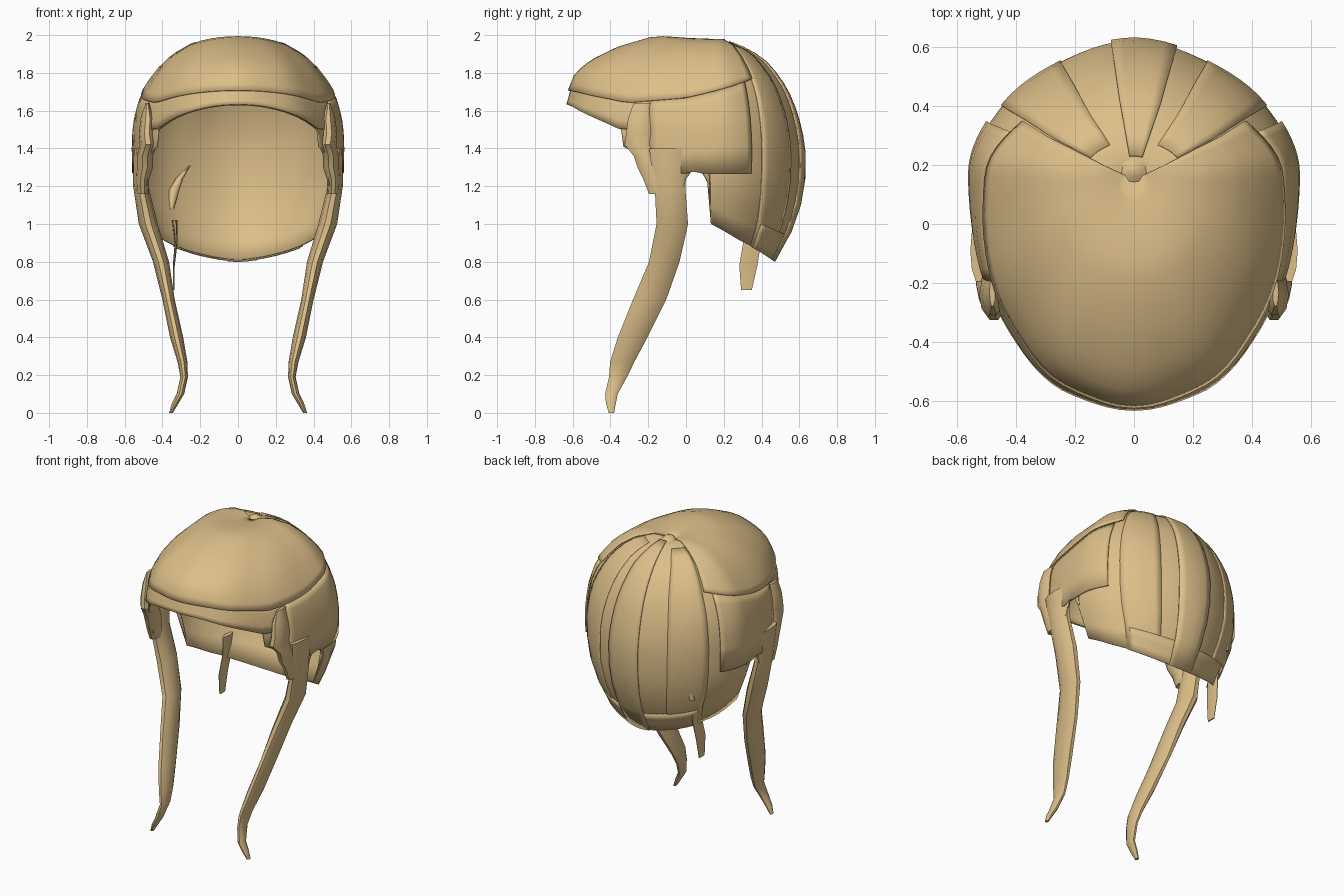
import bpy, bmesh, math
from mathutils import Vector

if "Cube" in bpy.data.objects:
    bpy.data.objects.remove(bpy.data.objects["Cube"])

cloth = bpy.data.materials.new("tan_cloth")
cloth.use_nodes = True
tan = (0.72, 0.52, 0.25, 1)
cloth.diffuse_color = tan
cloth.node_tree.nodes["Principled BSDF"].inputs["Base Color"].default_value = tan

CY = 0.15                      # depth of the crown gather
CORE = Vector((0, 0.1, 1.4))   # layers are pushed outward from here

# Meridians (radius, height) from crown to hem
FRONT = [(0, 1.955), (.16, 1.98), (.31, 1.988), (.5, 1.93), (.64, 1.86), (.72, 1.79),
         (.752, 1.7), (.775, 1.6), (.765, 1.45), (.76, 1.2), (.7, 1), (.6, .8)]
SIDE = [(0, 1.955), (.12, 1.975), (.24, 1.95), (.34, 1.89), (.41, 1.82), (.46, 1.75),
        (.505, 1.67), (.535, 1.57), (.55, 1.45), (.545, 1.2), (.47, 1), (.38, .8)]
BACK = [(0, 1.955), (.09, 1.96), (.19, 1.915), (.27, 1.86), (.34, 1.78), (.39, 1.7),
        (.43, 1.6), (.458, 1.5), (.474, 1.4), (.472, 1.2), (.43, 1.02), (.31, .8)]

# Edge heights by depth
HEM = [(-.61, 1.63), (-.34, 1.5), (-.33, 1.41), (-.24, 1.36), (-.2, 1.2), (-.01, 1.2),
       (0, 1.24), (.03, 1.28), (.08, 1.28), (.12, 1.22), (.13, 1), (.3, .92), (.62, .81)]
CAP_EDGE = [(-.61, 1.7), (-.3, 1.635), (0, 1.66), (.25, 1.72), (.4, 1.76)]


def table(rows, v):
    if v <= rows[0][0]:
        return rows[0][1]
    for (a, p), (b, q) in zip(rows, rows[1:]):
        if v <= b:
            return p + (q - p) * (v - a) / (b - a)
    return rows[-1][1]


def along(rows, s):
    i = min(int(s), len(rows) - 2)
    return Vector(rows[i]).lerp(Vector(rows[i + 1]), s - i)


def surface(th, s):
    """Point on the cap: blunt at the brow, tapered at the nape."""
    c, n = math.cos(th), math.sin(th)
    end, side = along(FRONT if c > 0 else BACK, s), along(SIDE, s)
    gather = 1 + 0.008 * math.cos(11 * th) * math.exp(-((s - 4) / 4) ** 2)
    wide = math.copysign(abs(n) ** (0.92 if c > 0 else 1.25), n)
    return Vector((side.x * wide * gather, CY - end.x * c * gather,
                   side.y * n * n + end.y * c * c))


def depth(th):
    c = math.cos(th)
    return CY - c * (0.76 if c > 0 else 0.472)


def find_s(th, z):
    lo, hi = 2.0, 11.0
    for _ in range(30):
        mid = (lo + hi) / 2
        lo, hi = (mid, hi) if surface(th, mid).z > z else (lo, mid)
    return lo


def finish(name, bm, thickness=0):
    mesh = bpy.data.meshes.new(name)
    bm.to_mesh(mesh)
    bm.free()
    mesh.materials.append(cloth)
    ob = bpy.data.objects.new(name, mesh)
    bpy.context.collection.objects.link(ob)
    if thickness:
        mod = ob.modifiers.new("cloth_thickness", "SOLIDIFY")
        mod.thickness, mod.offset = thickness, -1
    bpy.ops.object.select_all(action="DESELECT")
    ob.select_set(True)
    bpy.context.view_layer.objects.active = ob
    bpy.ops.object.shade_smooth_by_angle(angle=math.radians(40))


def panel(name, angles, top, low, rows, offset, flare, thickness):
    """Cloth layer on the cap surface between two edge rules."""
    bm = bmesh.new()
    grid = []
    for th in angles:
        a, b = top(th), low(th)
        col = []
        for j in range(rows + 1):
            t = j / rows
            p = surface(th, a + (b - a) * t)
            p += (p - CORE).normalized() * (offset + flare * t * t)
            col.append(bm.verts.new(p))
        grid.append(col)
    for c, d in zip(grid, grid[1:]):
        for j in range(rows):
            bm.faces.new((c[j], c[j + 1], d[j + 1], d[j]))
    bmesh.ops.remove_doubles(bm, verts=bm.verts, dist=0.0005)
    finish(name, bm, thickness)


def spread(a, b, n):
    return [math.radians(a + (b - a) * i / n) for i in range(n + 1)]


def strip(name, sections, side=1, count=10):
    """Flattened strap through (z, inner x, outer x, front y, back y)."""
    bm = bmesh.new()
    rings = []
    for z, x0, x1, y0, y1 in sections:
        ring = []
        for k in range(count):
            a = 2 * math.pi * k / count
            x = (x0 + x1) / 2 + (x1 - x0) / 2 * math.cos(a)
            y = (y0 + y1) / 2 + (y1 - y0) / 2 * math.sin(a)
            ring.append(bm.verts.new((side * x, y, z)))
        rings.append(ring)
    for r, q in zip(rings, rings[1:]):
        for k in range(count):
            m = (k + 1) % count
            bm.faces.new((r[k], r[m], q[m], q[k]))
    bm.faces.new(rings[0])
    bm.faces.new(rings[-1])
    bmesh.ops.recalc_face_normals(bm, faces=bm.faces)
    finish(name, bm)


# Main shell, with columns at every corner of the hem
half = set(spread(0, 180, 36))
half |= {math.acos((CY - y) / 0.76) for y, z in HEM[1:] if y < CY}
half = sorted(half)
full = [-t for t in reversed(half[1:])] + half
hem_s = lambda th: find_s(th, table(HEM, depth(th)))
panel("coif_shell", full, lambda th: 0, hem_s, 22, 0, 0, 0.01)

# Front crown piece overlapping the brow band
cap_s = lambda th: find_s(th, table(CAP_EDGE, depth(th)))
panel("front_crown", spread(-121, 121, 48), lambda th: 0, cap_s, 14, 0.008, 0.012, 0.008)

# Brow band
panel("brow_band", spread(-66, 66, 32), lambda th: cap_s(th) - 0.2,
      lambda th: hem_s(th) if abs(th) < 0.88 else find_s(th, 1.5), 4, 0.008, 0.004, 0.01)

# Rear gores and hem
panel("rear_center_gore", spread(160, 192, 6), lambda th: 0.9, hem_s, 14, 0.008, 0.004, 0.008)
for name, a, b in (("left_rear_gore", 122, 148), ("right_rear_gore", -148, -122)):
    panel(name, spread(a, b, 6), lambda th: 1.5, hem_s, 14, 0.004, 0.002, 0.006)
panel("rear_hem", spread(125, 235, 24), lambda th: hem_s(th) - 0.6, hem_s, 3, 0.006, 0.003, 0.01)

# Chin straps, temple cloth and ear wraps
STRAP = [(1.4, .5, .555, -.2, .02), (1.2, .475, .555, -.17, 0), (1, .425, .525, -.16, .015),
         (.8, .365, .45, -.2, -.03), (.6, .335, .4, -.285, -.1), (.4, .29, .36, -.365, -.2),
         (.27, .268, .32, -.405, -.27), (.19, .265, .305, -.41, -.31),
         (.1, .285, .325, -.43, -.36), (.05, .315, .35, -.425, -.37), (0, .345, .365, -.41, -.38)]
FOLD = [(1.64, .47, .49, -.28, -.18), (1.56, .44, .515, -.31, -.17), (1.48, .44, .525, -.32, -.16),
        (1.42, .43, .52, -.33, -.16), (1.36, .45, .535, -.28, -.14), (1.3, .45, .535, -.26, -.12),
        (1.24, .47, .54, -.23, -.1), (1.16, .475, .535, -.2, -.08)]
ear_low = lambda th: min(hem_s(th), find_s(th, 1.27))
for name, s, a, b in (("left", 1, 64, 114), ("right", -1, -114, -64)):
    strip(name + "_chin_strap", STRAP, s)
    strip(name + "_temple_fold", FOLD, s)
    panel(name + "_ear_wrap", spread(a, b, 14), cap_s, ear_low, 6, 0.014, 0, 0.01)

# Loose tie behind the right ear and its inner end
strip("right_rear_tie", [(1.02, .32, .35, .32, .42), (.9, .32, .335, .3, .4),
                         (.78, .335, .345, .28, .38), (.65, .335, .345, .29, .35)], -1)
strip("inner_tie_end", [(1.08, .34, .37, .42, .46), (1.18, .31, .365, .43, .47),
                        (1.24, .29, .33, .45, .49), (1.31, .25, .26, .47, .5)], -1)

# Gathered knot at the crown
bm = bmesh.new()
bmesh.ops.create_cone(bm, cap_ends=True, segments=7, radius1=0.06, radius2=0.02, depth=0.03)
bmesh.ops.translate(bm, verts=bm.verts, vec=(0, 0.18, 1.965))
finish("crown_knot", bm)
